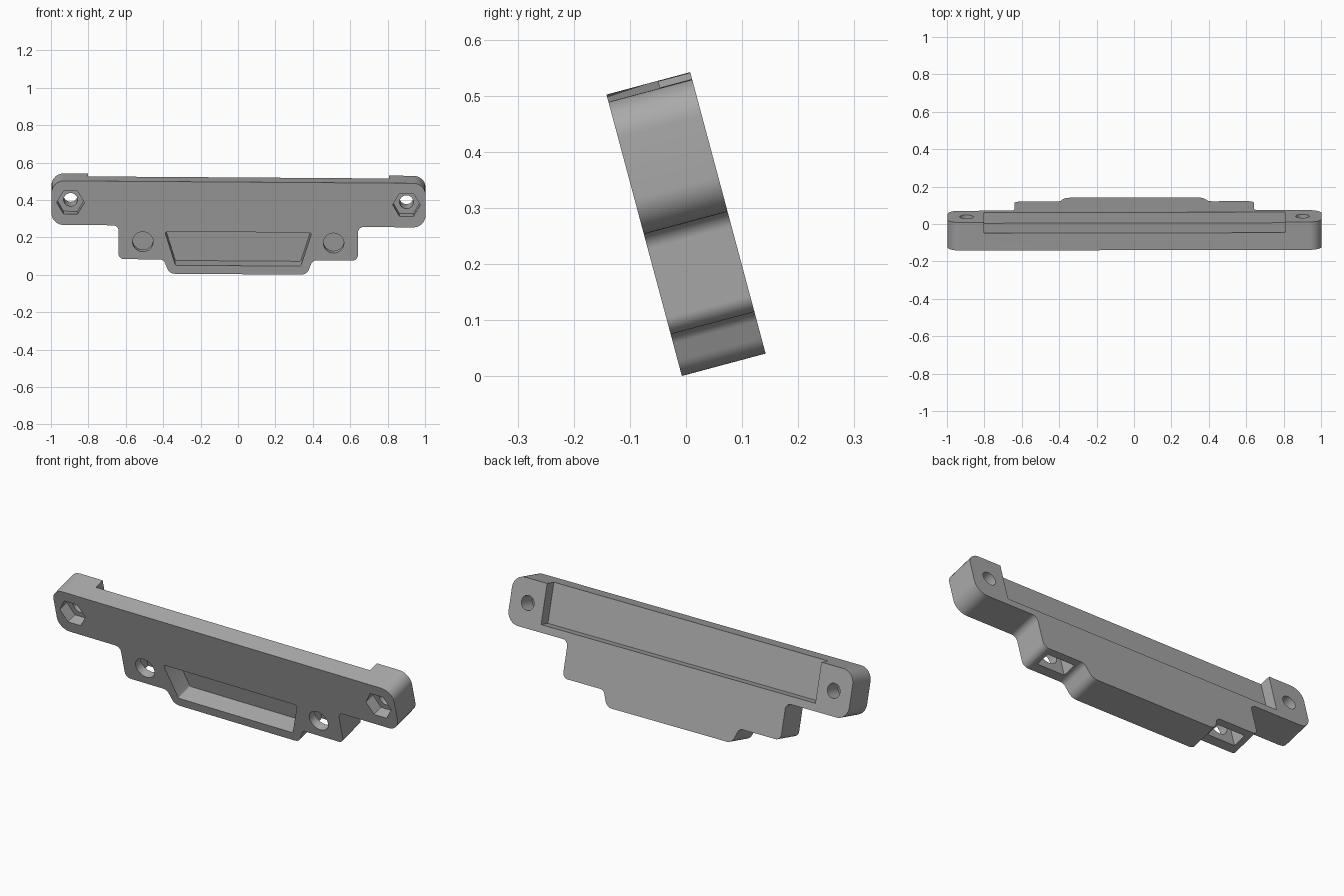
import bpy, bmesh, math
from mathutils import Matrix, Vector

cube = bpy.data.objects.get("Cube")
if cube:
    bpy.data.objects.remove(cube, do_unlink=True)

DEPTH = 0.1545

grey = bpy.data.materials.new("mid_grey")
grey.use_nodes = True
colour = (0.4, 0.4, 0.4, 1)
grey.diffuse_color = colour
grey.node_tree.nodes["Principled BSDF"].inputs["Base Color"].default_value = colour


def rounded(corners, steps=8):
    """Turn (x, z, radius) corners into a closed outline with arcs."""
    out = []
    n = len(corners)
    for i, (x, z, r) in enumerate(corners):
        p = Vector((x, z))
        if r == 0:
            out.append(p)
            continue
        a = (Vector(corners[i - 1][:2]) - p).normalized()
        b = (Vector(corners[(i + 1) % n][:2]) - p).normalized()
        half = a.angle(b) / 2
        start, end = p + a * r / math.tan(half), p + b * r / math.tan(half)
        centre = p + (a + b).normalized() * r / math.sin(half)
        for k in range(steps + 1):
            d = (start.lerp(end, k / steps) - centre).normalized()
            out.append(centre + d * r)
    return out


def ngon(x, z, radius, sides):
    return [Vector((x + radius * math.cos(math.tau * k / sides),
                    z + radius * math.sin(math.tau * k / sides))) for k in range(sides)]


def prism(name, outline, front, back):
    """Extrude an outline in x and z from the front depth to the back depth."""
    bm = bmesh.new()
    face = bm.faces.new([bm.verts.new((p.x, front, p.y)) for p in outline])
    ext = bmesh.ops.extrude_face_region(bm, geom=[face])
    moved = [v for v in ext["geom"] if isinstance(v, bmesh.types.BMVert)]
    bmesh.ops.translate(bm, verts=moved, vec=(0, back - front, 0))
    bmesh.ops.recalc_face_normals(bm, faces=bm.faces)
    mesh = bpy.data.meshes.new(name)
    bm.to_mesh(mesh)
    bm.free()
    mesh.materials.append(grey)
    obj = bpy.data.objects.new(name, mesh)
    bpy.context.collection.objects.link(obj)
    return obj


def cut(target, outline, front, back):
    cutter = prism("cutter", outline, front, back)
    cutter.hide_render = True
    mod = target.modifiers.new("cut", "BOOLEAN")
    mod.operation = "DIFFERENCE"
    mod.solver = "EXACT"
    mod.object = cutter
    bpy.context.view_layer.objects.active = target
    bpy.ops.object.modifier_apply(modifier=mod.name)
    bpy.data.objects.remove(cutter, do_unlink=True)


# Stepped body outline: ears, middle tab, lower tab
half = [(1, 0.51, 0.065), (1, 0.266, 0.065), (0.64, 0.266, 0.03),
        (0.64, 0.079, 0.03), (0.398, 0.079, 0.03), (0.368, 0, 0.045)]
outline = half + [(-x, z, r) for x, z, r in reversed(half)]
body = prism("mounting_bracket", rounded(outline), 0, DEPTH)

# Long recess in the back, open at the top
cut(body, rounded([(-0.805, 0.305, 0), (0.805, 0.305, 0),
                   (0.805, 0.6, 0), (-0.805, 0.6, 0)]), DEPTH - 0.059, 0.3)

# Tapered pocket in the front
cut(body, rounded([(-0.335, 0.047, 0.01), (0.335, 0.047, 0.01),
                   (0.393, 0.233, 0.01), (-0.393, 0.233, 0.01)], 4), -0.1, 0.1)

for side in (-1, 1):
    # Ear bolt hole with hexagonal nut seat
    ear, hole = side * 0.898, side * 0.51
    cut(body, ngon(ear, 0.39, 0.074, 6), -0.1, 0.06)
    cut(body, ngon(ear, 0.39, 0.037, 32), -0.1, 0.3)
    # Front screw hole meeting a nut slot open at the bottom
    cut(body, ngon(hole, 0.176, 0.055, 32), -0.1, 0.08)
    slot = [(hole - 0.08, -0.1, 0), (hole + 0.08, -0.1, 0), (hole + 0.08, 0.176, 0),
            (hole + 0.04, 0.245, 0), (hole - 0.04, 0.245, 0), (hole - 0.08, 0.176, 0)]
    cut(body, rounded(slot), 0.045, 0.12)

# Smooth the rounded corners, then lean the bracket forward
bpy.ops.object.select_all(action="DESELECT")
body.select_set(True)
bpy.context.view_layer.objects.active = body
bpy.ops.object.shade_smooth_by_angle(angle=math.radians(30))
lean = Matrix.Rotation(math.radians(15), 4, "X") @ Matrix.Rotation(0.0072, 4, "Y")
body.matrix_world = Matrix.Translation((0, -0.008, 0.003)) @ lean
